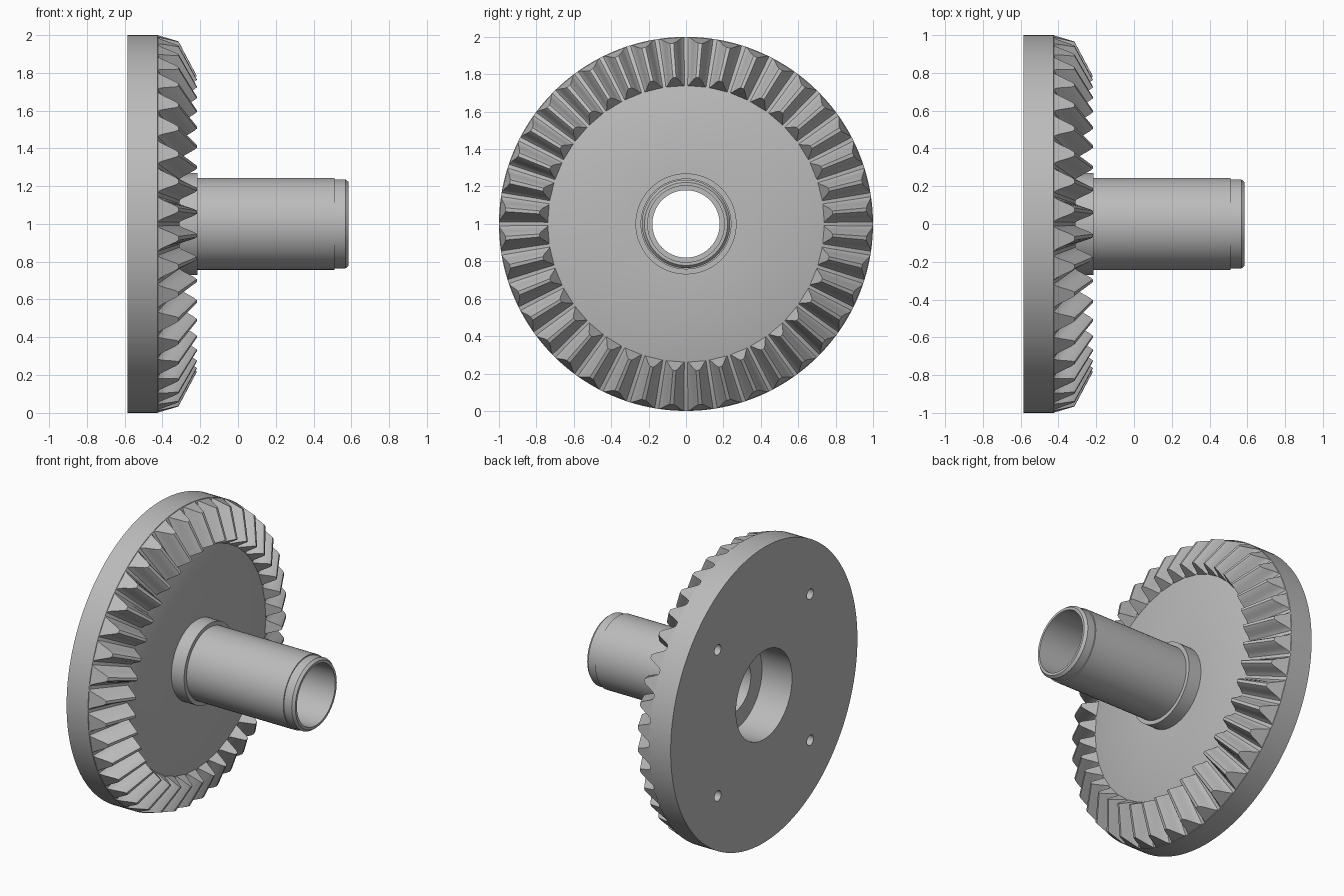
import bpy
import bmesh
from math import cos, sin, radians, pi

if "Cube" in bpy.data.objects:
    bpy.data.objects.remove(bpy.data.objects["Cube"])

TEETH = 40
PITCH = 2 * pi / TEETH

steel = bpy.data.materials.new("light_grey_steel")
steel.use_nodes = True
grey = (0.5, 0.5, 0.5, 1)
steel.diffuse_color = grey
steel.node_tree.nodes["Principled BSDF"].inputs["Base Color"].default_value = grey


def polar(x, r, a):
    """Point at axial position x, radius r and angle a about the axle."""
    return (x, r * cos(a), 1 + r * sin(a))


def finish(bm, name, smooth=30):
    bmesh.ops.recalc_face_normals(bm, faces=bm.faces)
    mesh = bpy.data.meshes.new(name)
    bm.to_mesh(mesh)
    bm.free()
    mesh.materials.append(steel)
    obj = bpy.data.objects.new(name, mesh)
    bpy.context.collection.objects.link(obj)
    bpy.ops.object.select_all(action="DESELECT")
    obj.select_set(True)
    bpy.context.view_layer.objects.active = obj
    bpy.ops.object.shade_smooth_by_angle(angle=radians(smooth))
    return obj


def lathe(name, profile, steps):
    """Revolve a closed (x, radius) profile about the axle."""
    bm = bmesh.new()
    rings = [[bm.verts.new(polar(x, r, 2 * pi * i / steps)) for x, r in profile]
             for i in range(steps)]
    n = len(profile)
    for i, ring in enumerate(rings):
        nxt = rings[(i + 1) % steps]
        for j in range(n):
            k = (j + 1) % n
            bm.faces.new((ring[j], ring[k], nxt[k], nxt[j]))
    return finish(bm, name)


# Gear disc with conical tooth seat and rear recess
disc = lathe("gear_disc", [(-.585, .3), (-.585, 1), (-.425, 1), (-.31, .74),
                           (-.31, .265), (-.36, .265), (-.36, .3)], TEETH * 4)

# Four blind pin holes in the back
for i in range(4):
    a = pi / 4 + i * pi / 2
    bpy.ops.mesh.primitive_cylinder_add(
        vertices=24, radius=.035, depth=.24,
        location=polar(-.585, .7, a), rotation=(0, pi / 2, 0))
    cutter = bpy.context.object
    cutter.hide_render = True
    bpy.context.view_layer.objects.active = disc
    mod = disc.modifiers.new("pin_hole", "BOOLEAN")
    mod.operation = "DIFFERENCE"
    mod.solver = "EXACT"
    mod.object = cutter
    # Keep the cut ahead of the smoothing modifier, if there is one
    bpy.ops.object.modifier_move_to_index(modifier=mod.name, index=0)
    bpy.ops.object.modifier_apply(modifier=mod.name)
    bpy.data.objects.remove(cutter)

# Hollow shaft: collar, barrel, stepped nose, counterbore
lathe("hollow_shaft", [(-.36, .18), (-.36, .27), (-.215, .27), (-.215, .243),
                       (.51, .243), (.51, .236), (.568, .236), (.585, .222),
                       (.585, .205), (-.25, .205), (-.25, .18)], 64)

# Bevel teeth: (height fraction, half-angle in degrees) up one flank
FLANK = [(0, 4.0), (.12, 3.3), (.35, 2.6), (.6, 1.95), (.85, 1.25), (1, .6)]
ENDS = [((-.427, .999), (-.315, .968)),   # outer end: root, tip
        ((-.312, .738), (-.218, .785))]   # inner end: root, tip


def add_tooth(bm, centre):
    sections = []
    outline = [(t, -a) for t, a in FLANK] + [(t, a) for t, a in reversed(FLANK)]
    for (x0, r0), (x1, r1) in ENDS:
        sections.append([bm.verts.new(polar(x0 + t * (x1 - x0), r0 + t * (r1 - r0),
                                            centre + radians(a)))
                         for t, a in outline])
    outer, inner = sections
    n = len(outline)
    for j in range(n):
        k = (j + 1) % n
        bm.faces.new((outer[j], outer[k], inner[k], inner[j]))
    bm.faces.new(outer)
    bm.faces.new(inner)


bm = bmesh.new()
for i in range(TEETH):
    add_tooth(bm, (i + .5) * PITCH)
finish(bm, "bevel_teeth", 35)
